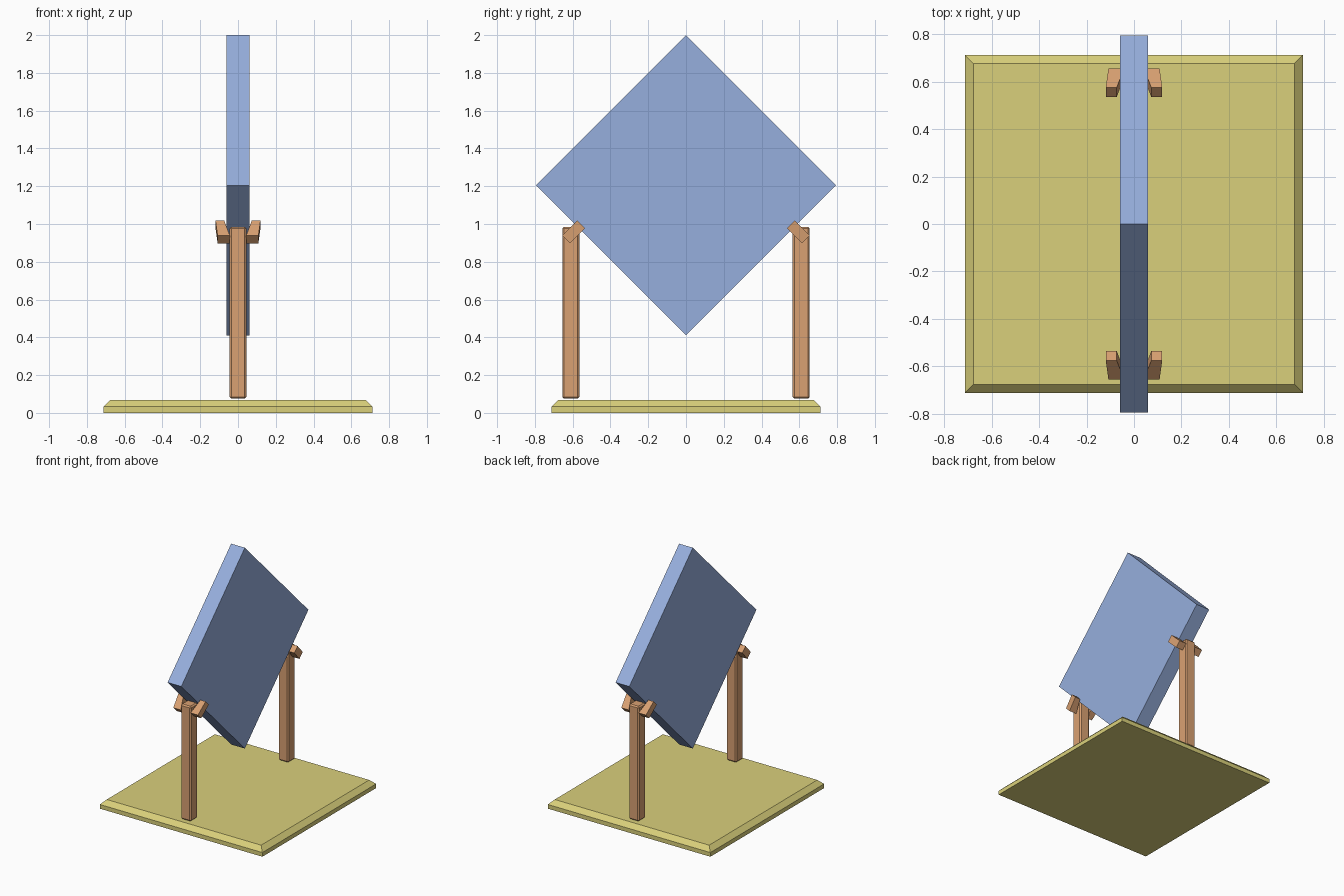
import bpy, bmesh
from math import radians
from mathutils import Matrix, Vector

cube = bpy.data.objects.get("Cube")
if cube:
    bpy.data.objects.remove(cube, do_unlink=True)


def material(name, srgb):
    color = [(c / 255) ** 2.2 for c in srgb] + [1]
    mat = bpy.data.materials.new(name)
    mat.use_nodes = True
    mat.diffuse_color = color
    mat.node_tree.nodes["Principled BSDF"].inputs["Base Color"].default_value = color
    return mat


blue = material("slab_blue", (149, 173, 220))
wood = material("post_wood", (217, 160, 114))
yellow = material("base_yellow", (217, 207, 122))


def add_object(name, bm, mat):
    bmesh.ops.recalc_face_normals(bm, faces=bm.faces)
    mesh = bpy.data.meshes.new(name)
    bm.to_mesh(mesh)
    bm.free()
    mesh.materials.append(mat)
    obj = bpy.data.objects.new(name, mesh)
    bpy.context.scene.collection.objects.link(obj)
    return obj


def box(size, center, rotation=Matrix()):
    bm = bmesh.new()
    bmesh.ops.create_cube(bm, size=1)
    scale = Matrix.Diagonal((*size, 1))
    bm.transform(Matrix.Translation(center) @ rotation @ scale)
    return bm


# Square base: straight lower edge, chamfered upper edge
bm = bmesh.new()
bmesh.ops.create_grid(bm, x_segments=1, y_segments=1, size=0.712)
for height, half in ((0.033, 0.712), (0.068, 0.676)):
    top = max(bm.faces, key=lambda f: f.calc_center_median().z)
    result = bmesh.ops.extrude_face_region(bm, geom=[top])
    if height > 0.04:
        bmesh.ops.delete(bm, geom=[top], context='FACES_ONLY')
    for v in result["geom"]:
        if isinstance(v, bmesh.types.BMVert):
            v.co = (half if v.co.x > 0 else -half,
                    half if v.co.y > 0 else -half, height)
add_object("base", bm, yellow)

# Slab standing on its corner
side = 0.795 * 2 ** 0.5
add_object("slab", box((0.12, side, side), (0, 0, 1.205),
                       Matrix.Rotation(radians(45), 4, 'X')), blue)

# Two posts, each with a pair of prongs gripping the slab
for end, y in (("front", -1), ("back", 1)):
    post = add_object(end + "_post", box((0.09, 0.09, 0.91), (0, y * 0.61, 0.53)), wood)
    bevel = post.modifiers.new("edge_bevel", 'BEVEL')
    bevel.width = 0.01
    bevel.segments = 1
    for hand, x in (("right", -1), ("left", 1)):
        bm = box((1, 0.057, 0.113), (0, 0, 0))
        # Splay the prong outwards towards its tip
        for v in bm.verts:
            inner, outer = (0.073, 0.119) if v.co.z > 0 else (0.043, 0.108)
            v.co.x = x * (outer if v.co.x > 0 else inner)
        bm.transform(Matrix.Translation(Vector((0, y * 0.595, 0.958)))
                     @ Matrix.Rotation(radians(45 * y), 4, 'X'))
        add_object(f"{end}_{hand}_prong", bm, wood)
